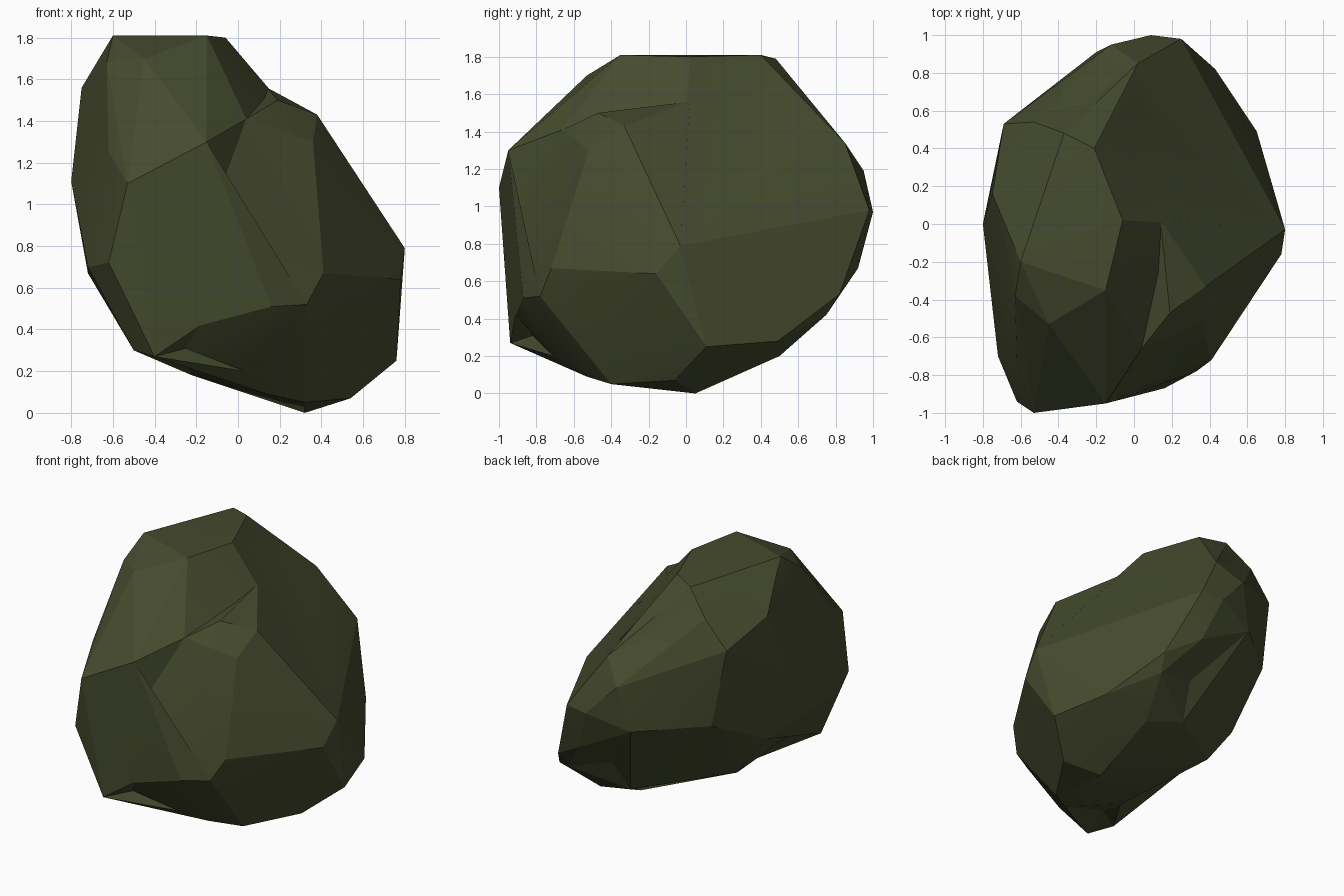
import bpy
import bmesh
import math
from mathutils import Vector

default_cube = bpy.data.objects.get("Cube")
if default_cube:
    bpy.data.objects.remove(default_cube)

# Corners of the rock. The first word says which lobe a corner belongs to:
# "main" for the large leaning body, "bump" for the front shoulder,
# "seam" for corners where both lobes meet.
CORNERS = {
    # flat crown
    "main crown front outer corner": (-.6, -.2, 1.81),
    "main crown front inner corner": (-.15, -.35, 1.81),
    "main crown slope side corner": (-.06, .02, 1.8),
    "main crown back inner corner": (-.21, .4, 1.81),
    "main crown back middle corner": (-.37, .48, 1.79),
    "main crown back bevel corner": (-.53, .54, 1.63),
    "main crown back outer corner": (-.69, .53, 1.44),
    "main crown outer edge middle": (-.75, .16, 1.56),
    # steep outer side
    "main outer side widest corner": (-.8, 0, 1.11),
    "main outer side front corner": (-.72, -.7, .7),
    "main outer side front lower corner": (-.62, -.94, .72),
    "main outer side lower corner": (-.72, .12, .67),
    "main outer side back corner": (-.6, .57, .9),
    "main outer side underside corner": (-.5, .14, .38),
    # front
    "main front forehead outer corner": (-.63, -.38, 1.68),
    "main front forehead middle corner": (-.45, -.53, 1.7),
    "main front cheek corner": (-.62, -.74, 1.25),
    "main front nose corner": (-.53, -1, 1.1),
    "main front brow corner": (-.15, -.95, 1.3),
    "main front chin corner": (-.4, -.94, .27),
    "main front chin outer corner": (-.5, -.8, .3),
    # back
    "main back ridge upper corner": (-.13, .61, 1.58),
    "main back ridge middle corner": (.02, .85, 1.34),
    "main back ridge outer corner": (-.12, .95, 1.19),
    "main back ridge low outer corner": (-.2, .91, .88),
    "main back tip outer corner": (.09, 1, .97),
    "main back tip inner corner": (.25, .98, .98),
    "main back lower tip corner": (.2, .92, .67),
    "main back lower slope corner": (.43, .82, .53),
    "main back lower bevel corner": (.4, .75, .42),
    "main back lower edge corner": (.65, .49, .28),
    "main back underside corner": (.32, .5, .2),
    "main back underside outer corner": (.05, .55, .27),
    # underside
    "main underside front corner": (-.22, -.4, .18),
    "main underside front edge corner": (.03, -.71, .2),
    "main underside front ridge corner": (.14, -.53, .09),
    "main underside lowest corner": (.32, .05, 0),
    # corners shared by both lobes
    "seam slope top corner": (.14, .02, 1.56),
    "seam front upper corner": (.04, -.66, 1.41),
    "seam slope tip corner": (.8, -.03, .79),
    "seam slope tip lower corner": (.78, -.16, .64),
    "seam front low inner corner": (.16, -.87, .51),
    "seam front low middle corner": (.33, -.78, .52),
    "seam front low slope corner": (.41, -.72, .67),
    "seam underside slope corner": (.76, .11, .25),
    "seam underside middle corner": (.54, -.06, .07),
    "seam underside ridge corner": (.32, -.4, .05),
    # shoulder bump
    "bump top slope corner": (.38, -.33, 1.43),
    "bump top front corner": (.19, -.47, 1.5),
    "bump side corner": (.36, -.52, 1.3),
}

# Hollows: the corner whose edge is broken, and where the break sinks to
HOLLOWS = [
    ("seam front low slope corner", (-.11, -.93, 1)),          # front valley
    ("main front chin corner", (-.18, -.91, .42)),             # arch beside the chin
    ("main front chin corner", (-.25, -.82, .31)),             # underside of the arch
    ("main front chin corner", (-.28, -.65, .27)),             # hollow behind the chin
    ("main front chin outer corner", (-.45, -.5, .38)),        # hollow along the outer edge
    ("main back ridge middle corner", (-.02, .67, 1.44)),      # notch in the back ridge
    ("main crown back middle corner", (-.3, .62, 1.56)),       # step below the crown
    ("main back underside outer corner", (.1, .68, .5)),       # hollow under the back
]


def make_material(name, color):
    material = bpy.data.materials.new(name)
    material.use_nodes = True
    material.diffuse_color = color
    material.node_tree.nodes["Principled BSDF"].inputs["Base Color"].default_value = color
    return material


def sink_edge(bm, start, target):
    """Break the edge leaving start toward target, and move the break there."""
    corner = min(bm.verts, key=lambda v: (v.co - start).length)
    heading = (target - start).normalized()
    edge = max(
        corner.link_edges,
        key=lambda e: (e.other_vert(corner).co - start).normalized().dot(heading),
    )
    split = bmesh.ops.subdivide_edges(bm, edges=[edge], cuts=1)
    for item in split["geom_inner"]:
        if isinstance(item, bmesh.types.BMVert):
            item.co = target
    bmesh.ops.triangulate(bm, faces=bm.faces)


def make_lobe(name, groups, material, hollows=()):
    """Wrap a faceted skin around the corners of the given groups."""
    mesh = bpy.data.meshes.new(name)
    bm = bmesh.new()
    for label, position in CORNERS.items():
        if label.split()[0] in groups:
            bm.verts.new(position)
    hull = bmesh.ops.convex_hull(bm, input=bm.verts)
    inside = [v for v in hull["geom_interior"] if isinstance(v, bmesh.types.BMVert)]
    bmesh.ops.delete(bm, geom=inside, context="VERTS")
    for label, position in hollows:
        sink_edge(bm, Vector(CORNERS[label]), Vector(position))
    bmesh.ops.recalc_face_normals(bm, faces=bm.faces)
    bm.to_mesh(mesh)
    bm.free()
    mesh.materials.append(material)
    lobe = bpy.data.objects.new(name, mesh)
    bpy.context.collection.objects.link(lobe)
    return lobe


olive_stone = make_material("dark olive stone", (.06, .07, .027, 1))
rock = make_lobe("rock", ("main", "seam"), olive_stone, HOLLOWS)
shoulder = make_lobe("rock_shoulder", ("bump", "seam"), olive_stone)

# Fuse the shoulder into the body
union = rock.modifiers.new("fuse shoulder", "BOOLEAN")
union.operation = "UNION"
union.solver = "EXACT"
union.object = shoulder
bpy.ops.object.select_all(action="DESELECT")
rock.select_set(True)
bpy.context.view_layer.objects.active = rock
bpy.ops.object.modifier_apply(modifier=union.name)
bpy.data.objects.remove(shoulder)

# Soften only the shallow creases
bpy.ops.object.shade_smooth_by_angle(angle=math.radians(15))
